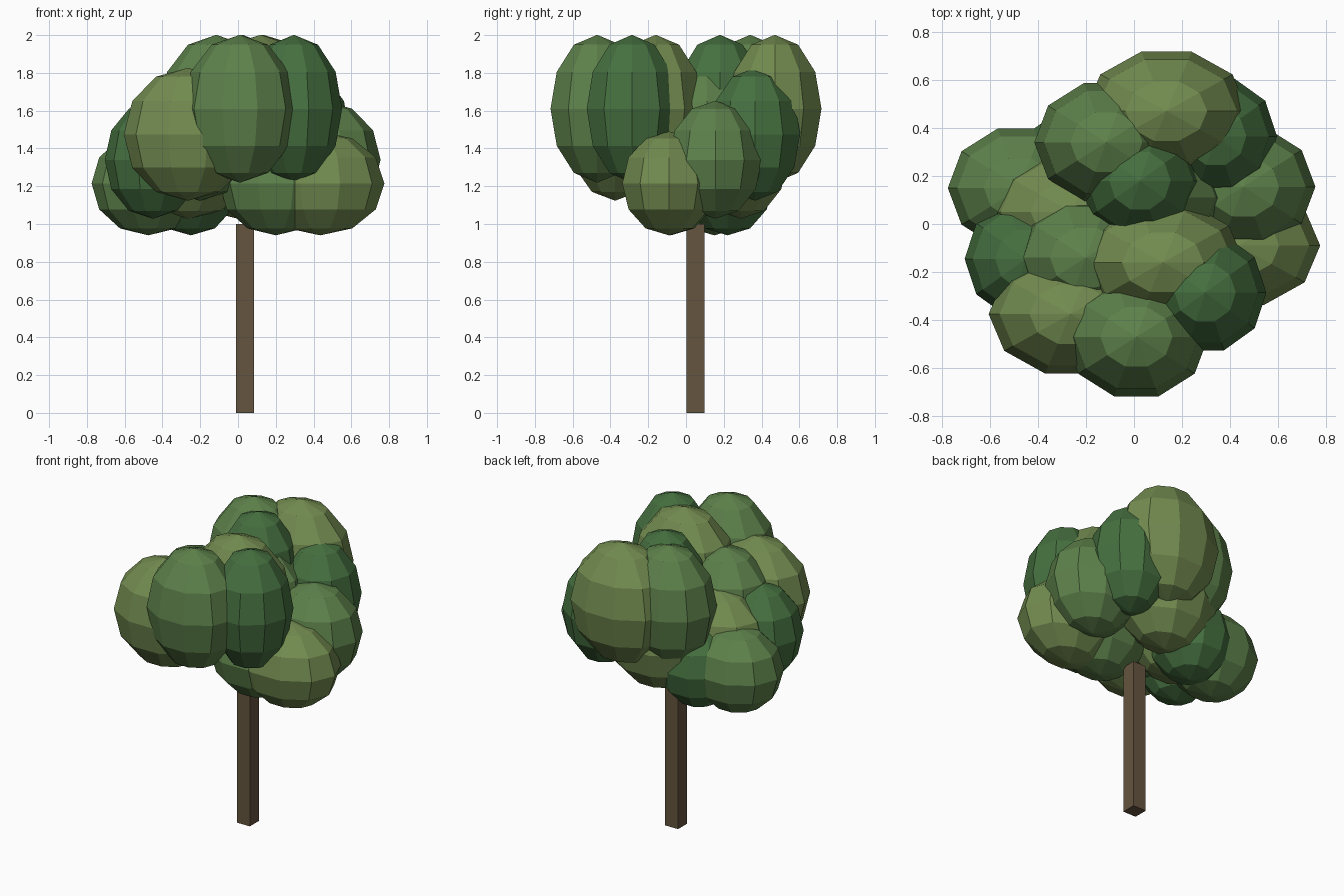
import bpy
from math import sin, cos, pi

if "Cube" in bpy.data.objects:
    bpy.data.objects.remove(bpy.data.objects["Cube"])


def material(name, rgb):
    m = bpy.data.materials.new(name)
    m.diffuse_color = (*rgb, 1)
    m.use_nodes = True
    m.node_tree.nodes["Principled BSDF"].inputs["Base Color"].default_value = m.diffuse_color
    return m


bark = material("bark", (0.13, 0.09, 0.05))

# Three leaf tones, each with its own clump width and depth
KINDS = {
    "light": (material("leaf_light", (0.17, 0.26, 0.08)), 0.34, 0.26),
    "mid": (material("leaf_mid", (0.11, 0.22, 0.07)), 0.30, 0.26),
    "dark": (material("leaf_dark", (0.06, 0.16, 0.05)), 0.255, 0.252),
}
SEG, RINGS = 10, 6


def clump(name, kind, x, y, z):
    """Flat-shaded 10 x 6 ellipsoid; higher clumps are taller."""
    mat, rx, ry = KINDS[kind]
    rz = 0.275 + 0.295 * (z - 1.215)
    verts = [(0, 0, rz)]
    for r in range(1, RINGS):
        p = pi * r / RINGS
        for s in range(SEG):
            a = 2 * pi * s / SEG
            verts.append((rx * sin(p) * cos(a), ry * sin(p) * sin(a), rz * cos(p)))
    verts.append((0, 0, -rz))
    last = len(verts) - 1
    faces = []
    for s in range(SEG):
        t = (s + 1) % SEG
        faces.append((0, 1 + s, 1 + t))
        for r in range(RINGS - 2):
            b = 1 + r * SEG
            faces.append((b + s, b + SEG + s, b + SEG + t, b + t))
        b = last - SEG
        faces.append((last, b + t, b + s))
    me = bpy.data.meshes.new(name)
    me.from_pydata(verts, [], faces)
    me.materials.append(mat)
    ob = bpy.data.objects.new(name, me)
    ob.location = (x, y, z)
    bpy.context.collection.objects.link(ob)


# Trunk: square post running up into the crown
bpy.ops.mesh.primitive_cube_add(size=1, location=(0.0375, 0.05, 0.5))
trunk = bpy.context.object
trunk.name = "trunk"
trunk.scale = (0.095, 0.095, 1.0)
trunk.data.materials.append(bark)

# Crown: clumps in four tiers, from the top down
TIERS = {
    1.61: [("light", 0.135, 0.47), ("mid", -0.115, 0.34), ("light", 0.12, -0.16),
           ("dark", 0.025, 0.18), ("mid", 0.01, -0.47), ("dark", 0.296, -0.286)],
    1.475: [("light", -0.265, -0.375), ("dark", 0.34, 0.365), ("mid", -0.2, -0.14),
            ("mid", 0.08, 0.11)],
    1.34: [("mid", 0.455, 0.155), ("dark", -0.45, -0.145), ("light", -0.26, 0.05),
           ("light", 0.0, 0.29)],
    1.215: [("light", 0.435, -0.09), ("mid", -0.475, 0.15), ("mid", 0.2, -0.08),
            ("dark", -0.25, 0.22)],
}
for tier, (z, items) in enumerate(TIERS.items(), 1):
    for i, (kind, x, y) in enumerate(items, 1):
        clump(f"foliage_tier{tier}_{i}", kind, x, y, z)
